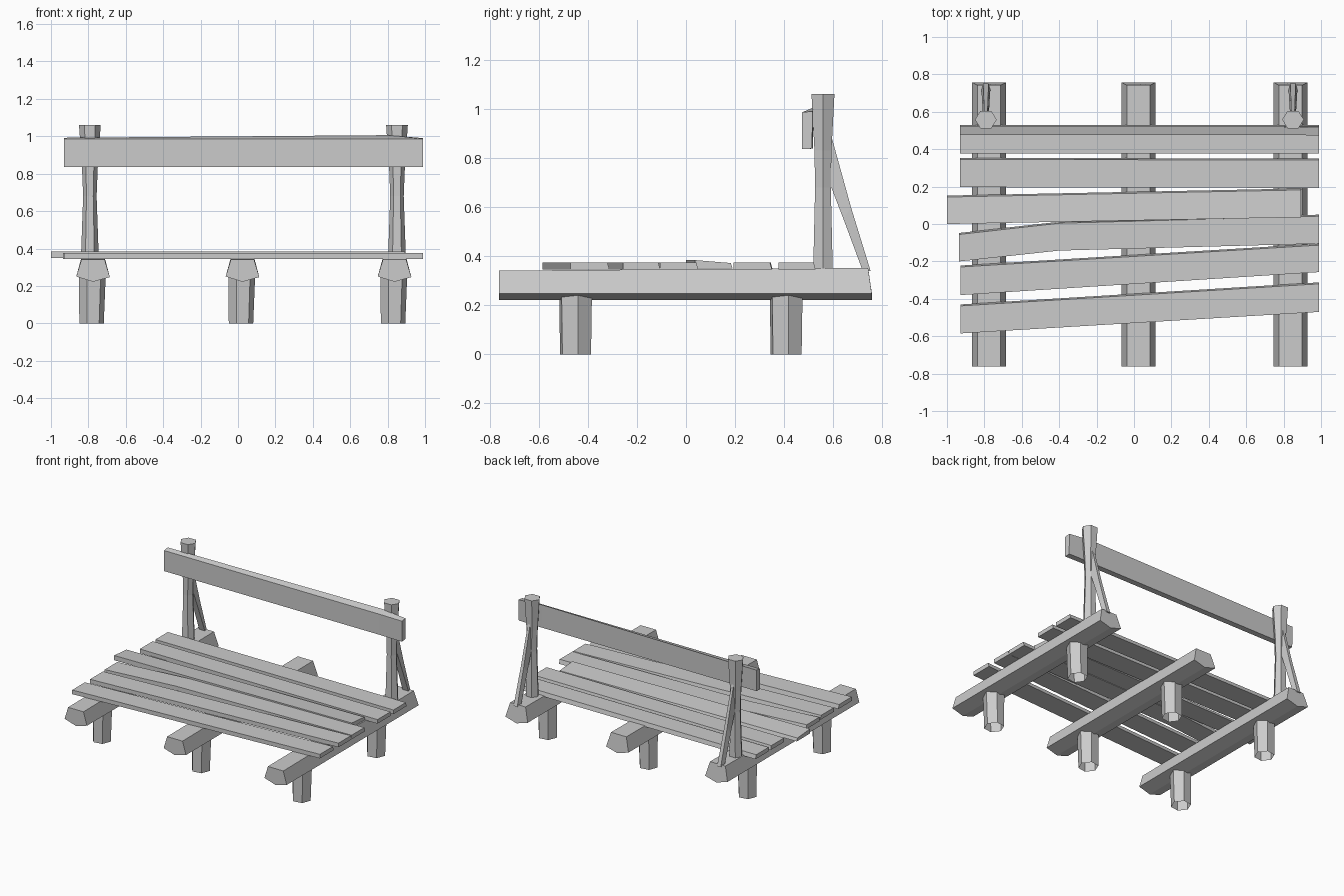
import bpy, bmesh
from math import cos, sin, pi, radians

if "Cube" in bpy.data.objects:
    bpy.data.objects.remove(bpy.data.objects["Cube"])


def loft(name, rings, cap_start=True, cap_end=True):
    """Skin a list of equal-length point rings into one flat-shaded object."""
    bm = bmesh.new()
    vs = [[bm.verts.new(p) for p in r] for r in rings]
    n = len(rings[0])
    for a, b in zip(vs, vs[1:]):
        for i in range(n):
            j = (i + 1) % n
            bm.faces.new((a[i], a[j], b[j], b[i]))
    # close both ends to orient the normals, then open the ones not wanted
    start, end = bm.faces.new(vs[0][::-1]), bm.faces.new(vs[-1])
    bmesh.ops.recalc_face_normals(bm, faces=bm.faces[:])
    drop = [f for f, keep in ((start, cap_start), (end, cap_end)) if not keep]
    if drop:
        bmesh.ops.delete(bm, geom=drop, context='FACES_ONLY')
    me = bpy.data.meshes.new(name)
    bm.to_mesh(me)
    bm.free()
    ob = bpy.data.objects.new(name, me)
    bpy.context.collection.objects.link(ob)
    return ob


def hexagon(cx, cy, z, rx, ry, turn=0):
    return [(cx + rx * cos(k * pi / 3 + radians(turn)),
             cy + ry * sin(k * pi / 3 + radians(turn)), z) for k in range(6)]


def plank(name, stations, z0=0.345, z1=0.375, tilt=0.0):
    """Board through stations (x, front y, back y); tilt drops the back edge."""
    loft(name, [[(x, a, z0), (x, b, z0), (x, b - 0.008, z1 - tilt), (x, a, z1)]
                for x, a, b in stations])


# bearers: half-log pentagon section, on two hexagonal stub legs each
for label, x in (("left", -0.775), ("middle", 0.024), ("right", 0.837)):
    front = [(-0.062, 0.341), (0.062, 0.341), (0.09, 0.247), (0.0, 0.222), (-0.09, 0.25)]
    rings = []
    for y, lift, back in ((-0.762, 0, 0), (0.757, 0.011, 0.015)):
        rings.append([(x + px, y - (back if pz > 0.3 else 0), pz + (lift if pz > 0.3 else 0))
                      for px, pz in front])
    loft(label + "_bearer", rings)
    for end, y in (("front", -0.45), ("back", 0.408)):
        loft(f"{label}_{end}_leg",
             [hexagon(x - 0.008, y, 0, 0.066, 0.068, 8),
              hexagon(x - 0.004, y, 0.245, 0.072, 0.072, 8)], cap_start=False)

# seat boards, laid slightly askew
plank("seat_board_1", [(-0.928, -0.585, -0.43), (0.99, -0.47, -0.312)])
plank("seat_board_2", [(-0.928, -0.38, -0.222), (0.99, -0.257, -0.105)])
plank("seat_board_3", [(-0.935, -0.2, -0.048), (-0.4, -0.142, 0.012), (0.99, -0.105, 0.05)])
plank("seat_board_4", [(-1.0, 0.0, 0.152), (0.892, 0.036, 0.19)], 0.35, 0.384, 0.012)
plank("seat_board_5", [(-0.93, 0.197, 0.353), (0.99, 0.193, 0.35)])
plank("seat_board_6", [(-0.93, 0.377, 0.528), (0.99, 0.377, 0.528)])

# waisted back posts with a slanting brace behind each
for label, x in (("left", -0.792), ("right", 0.85)):
    prof = [(0.34, 0.048, 0.046), (0.68, 0.036, 0.037), (0.83, 0.042, 0.04),
            (1.06, 0.058, 0.054)]
    loft(label + "_post", [hexagon(x, 0.558, z, rx, ry) for z, rx, ry in prof])
    w = 0.024
    rings = []
    for ya, yb, za, zb, s in ((0.72, 0.752, 0.34, 0.34, 1.0), (0.642, 0.672, 0.55, 0.6, 0.8),
                              (0.565, 0.592, 0.75, 0.89, 0.6)):
        rings.append([(x - w * s, ya, za), (x + w * s, ya, za),
                      (x + w * s * 0.6, yb, zb), (x - w * s * 0.6, yb, zb)])
    loft(label + "_brace", rings)

# back rest board
loft("back_rest", [[(x, f, 0.836), (x, f + 0.04, 0.838), (x, f + 0.043, t), (x, f, 0.986)]
                   for x, f, t in ((-0.931, 0.477, 0.992), (0.8, 0.477, 1.006),
                                   (0.99, 0.473, 0.99))])
